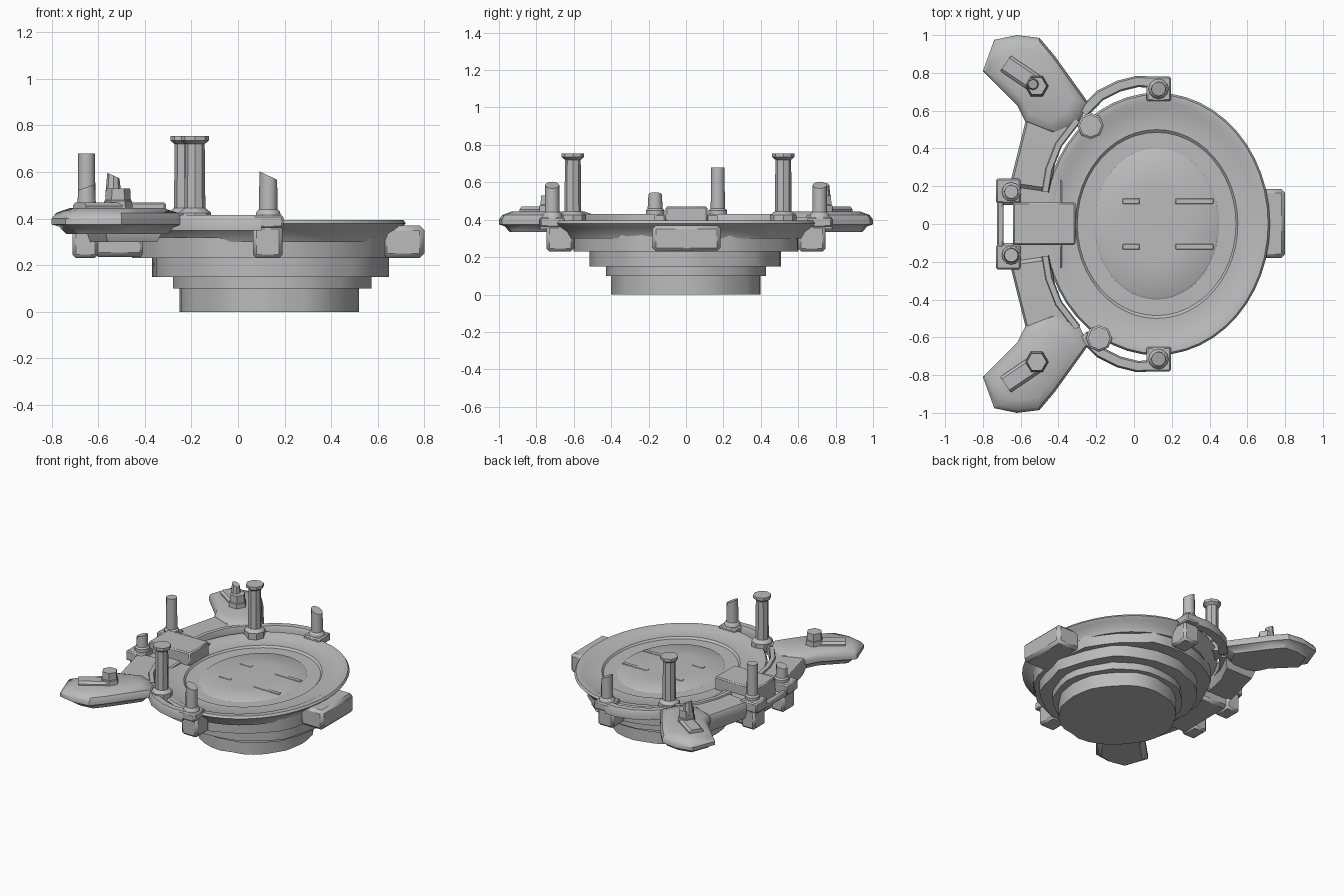
import bpy, bmesh, math, random
from mathutils import Vector

random.seed(4)
old = bpy.data.objects.get("Cube")
if old:
    bpy.data.objects.remove(old, do_unlink=True)

grey = bpy.data.materials.new("plain_grey")
grey.use_nodes = True
grey.diffuse_color = (0.5, 0.5, 0.5, 1)
grey.node_tree.nodes["Principled BSDF"].inputs["Base Color"].default_value = (0.5, 0.5, 0.5, 1)


def finish(name, bm, bevel=0.0):
    bmesh.ops.recalc_face_normals(bm, faces=bm.faces)
    mesh = bpy.data.meshes.new(name)
    bm.to_mesh(mesh)
    bm.free()
    ob = bpy.data.objects.new(name, mesh)
    bpy.context.collection.objects.link(ob)
    mesh.materials.append(grey)
    if bevel:
        mod = ob.modifiers.new("soft_edges", "BEVEL")
        mod.width = bevel
        mod.segments = 1
    bpy.ops.object.select_all(action="DESELECT")
    bpy.context.view_layer.objects.active = ob
    ob.select_set(True)
    bpy.ops.object.shade_smooth_by_angle(angle=math.radians(35))
    return ob


def loft(name, rings, bevel=0.0):
    """Skin a stack of equal-length point loops and cap both ends."""
    bm = bmesh.new()
    loops = [[bm.verts.new(p) for p in ring] for ring in rings]
    n = len(loops[0])
    for a, b in zip(loops, loops[1:]):
        for i in range(n):
            j = (i + 1) % n
            bm.faces.new((a[i], a[j], b[j], b[i]))
    bm.faces.new(loops[0][::-1])
    bm.faces.new(loops[-1])
    return finish(name, bm, bevel)


def ellipse(cx, cy, rx, ry, z, n, rough=None):
    pts = []
    for i in range(n):
        a = math.tau * i / n
        k = rough[i] if rough else 1
        pts.append((cx + rx * k * math.cos(a), cy + ry * k * math.sin(a), z))
    return pts


def box(name, x0, x1, y0, y1, z0, z1, bevel=0.008):
    corners = ((x0, y0), (x1, y0), (x1, y1), (x0, y1))
    return loft(name, [[(x, y, z) for x, y in corners] for z in (z0, z1)], bevel)


def post(name, x, y, profile, sides=12, slant=0.0):
    """Turned pin from (radius, z) pairs, its tip optionally broken at a slant."""
    rings = [ellipse(x, y, r, r, z, sides) for r, z in profile]
    r = profile[-1][0]
    rings[-1] = [(px, py, pz + slant * (px - x) / r) for px, py, pz in rings[-1]]
    return loft(name, rings)


def bar(name, path, width, z0, z1):
    """Flat-topped strip following a path in plan."""
    pts = [Vector(p) for p in path]
    rings = []
    for i, p in enumerate(pts):
        d = (pts[min(i + 1, len(pts) - 1)] - pts[max(i - 1, 0)]).normalized()
        s = Vector((-d.y, d.x)) * width / 2
        h = s * 0.7
        rings.append([(*(p + s), z0), (*(p + s), z1 - 0.015), (*(p + h), z1),
                      (*(p - h), z1), (*(p - s), z1 - 0.015), (*(p - s), z0)])
    return loft(name, rings)


def plate(name, outline, layers):
    """Stack of one outline, shrunk about its middle at each (scale, z)."""
    cx = sum(p[0] for p in outline) / len(outline)
    cy = sum(p[1] for p in outline) / len(outline)
    return loft(name, [[(cx + (x - cx) * s, cy + (y - cy) * s, z) for x, y in outline]
                       for s, z in layers])


# Stepped underside: lumpy cast tiers
for name, cx, rx, ry, z0, z1 in (
        ("bottom_tier", 0.14, 0.39, 0.40, 0.0, 0.11),
        ("lower_step", 0.14, 0.43, 0.435, 0.10, 0.16),
        ("middle_tier", 0.135, 0.51, 0.525, 0.15, 0.24),
        ("upper_tier", 0.10, 0.56, 0.62, 0.23, 0.32)):
    rough = [random.uniform(0.96, 1.01) for _ in range(32)]
    loft(name, [ellipse(cx, 0, rx, ry, z, 32, rough) for z in (z0, z1)])

# Main dish with rim and concentric steps
dish = [(0.53, 0.62, 0.30), (0.545, 0.64, 0.335), (0.58, 0.675, 0.36),
        (0.60, 0.695, 0.38), (0.59, 0.685, 0.395), (0.55, 0.65, 0.395),
        (0.52, 0.62, 0.38), (0.43, 0.50, 0.38), (0.42, 0.485, 0.368),
        (0.33, 0.40, 0.368), (0.32, 0.39, 0.375), (0.15, 0.20, 0.378)]
loft("dish", [ellipse(0.12, 0, rx, ry, z, 48) for rx, ry, z in dish])

# Side tab and raised neck block
box("side_tab", 0.62, 0.80, -0.18, 0.185, 0.23, 0.37, 0.02)
box("neck_block", -0.64, -0.31, -0.11, 0.115, 0.36, 0.47)
box("neck_bridge", -0.64, -0.38, -0.24, 0.24, 0.30, 0.395)
box("neck_link", -0.725, -0.69, -0.22, 0.22, 0.35, 0.39)
box("neck_foot", -0.62, -0.40, -0.22, 0.22, 0.235, 0.32, 0.02)

paddle = [(-0.80, 0.81), (-0.74, 0.975), (-0.62, 1.0), (-0.50, 0.985), (-0.42, 0.89),
          (-0.24, 0.64), (-0.30, 0.52), (-0.42, 0.47), (-0.57, 0.53), (-0.62, 0.63)]
shank = [(-0.57, 0.56), (-0.32, 0.56), (-0.40, 0.40), (-0.45, 0.17), (-0.66, 0.20),
         (-0.62, 0.36)]
strip = [(-0.47, 0.17), (-0.45, 0.29), (-0.40, 0.42), (-0.30, 0.55)]
hoop = [(-0.27, 0.59), (-0.18, 0.68), (-0.08, 0.73), (0.02, 0.755), (0.10, 0.75)]


def side(pts, s):
    return [(x, y * s) for x, y in pts]


for s, label in ((1, "back"), (-1, "front")):
    # Mounting arm
    plate(label + "_arm", side(paddle, s),
          [(0.78, 0.335), (0.88, 0.365), (1, 0.375), (1, 0.40), (0.93, 0.425), (0.72, 0.445)])
    plate(label + "_arm_shank", side(shank, s),
          [(0.85, 0.30), (1, 0.35), (1, 0.40), (0.9, 0.42)])
    bar(label + "_arm_rib", side([(-0.68, 0.85), (-0.51, 0.735)], s), 0.10, 0.42, 0.47)
    post(label + "_arm_bolt", -0.515, 0.73 * s,
         [(0.065, 0.42), (0.06, 0.475), (0.055, 0.48), (0.052, 0.53)], 6)
    # Edge strips
    bar(label + "_inner_strip", side(strip, s), 0.04, 0.36, 0.43)
    bar(label + "_hoop", side(hoop, s), 0.06, 0.35, 0.415)
    # Lugs with square pads
    box(label + "_rim_lug", 0.065, 0.19, min(0.60 * s, 0.745 * s),
        max(0.60 * s, 0.745 * s), 0.23, 0.37, 0.015)
    box(label + "_rim_pad", 0.065, 0.195, min(0.65 * s, 0.78 * s),
        max(0.65 * s, 0.78 * s), 0.36, 0.415)
    box(label + "_neck_lug", -0.71, -0.60, min(0.10 * s, 0.235 * s),
        max(0.10 * s, 0.235 * s), 0.23, 0.37, 0.015)
    box(label + "_neck_pad", -0.73, -0.60, min(0.11 * s, 0.24 * s),
        max(0.11 * s, 0.24 * s), 0.36, 0.43)
    post(label + "_rim_pin", 0.13, 0.715 * s,
         [(0.055, 0.41), (0.05, 0.43), (0.04, 0.44), (0.038, 0.585)], slant=-0.018)
    # Tall headed bolt
    bx, by = (-0.23, 0.52) if s > 0 else (-0.185, -0.605)
    post(label + "_tall_bolt", bx, by,
         [(0.07, 0.36), (0.07, 0.425), (0.045, 0.445), (0.042, 0.72), (0.06, 0.735),
          (0.06, 0.755)], 8)
    # Low relief bars on the dish
    for x0, x1 in ((-0.06, 0.03), (0.22, 0.42)):
        y = 0.12 * s
        box(label + "_relief_bar", x0, x1, y - 0.015, y + 0.015, 0.37, 0.381, 0.003)

# Neck pins broken at different heights, and a stub on the back arm
post("back_neck_pin", -0.65, 0.17, [(0.05, 0.42), (0.05, 0.45), (0.038, 0.46), (0.036, 0.68)])
post("front_neck_pin", -0.65, -0.165,
     [(0.05, 0.42), (0.05, 0.45), (0.04, 0.46), (0.036, 0.535)], slant=0.012)
post("back_arm_stub", -0.535, 0.74, [(0.035, 0.50), (0.026, 0.585)], 8, slant=-0.012)
